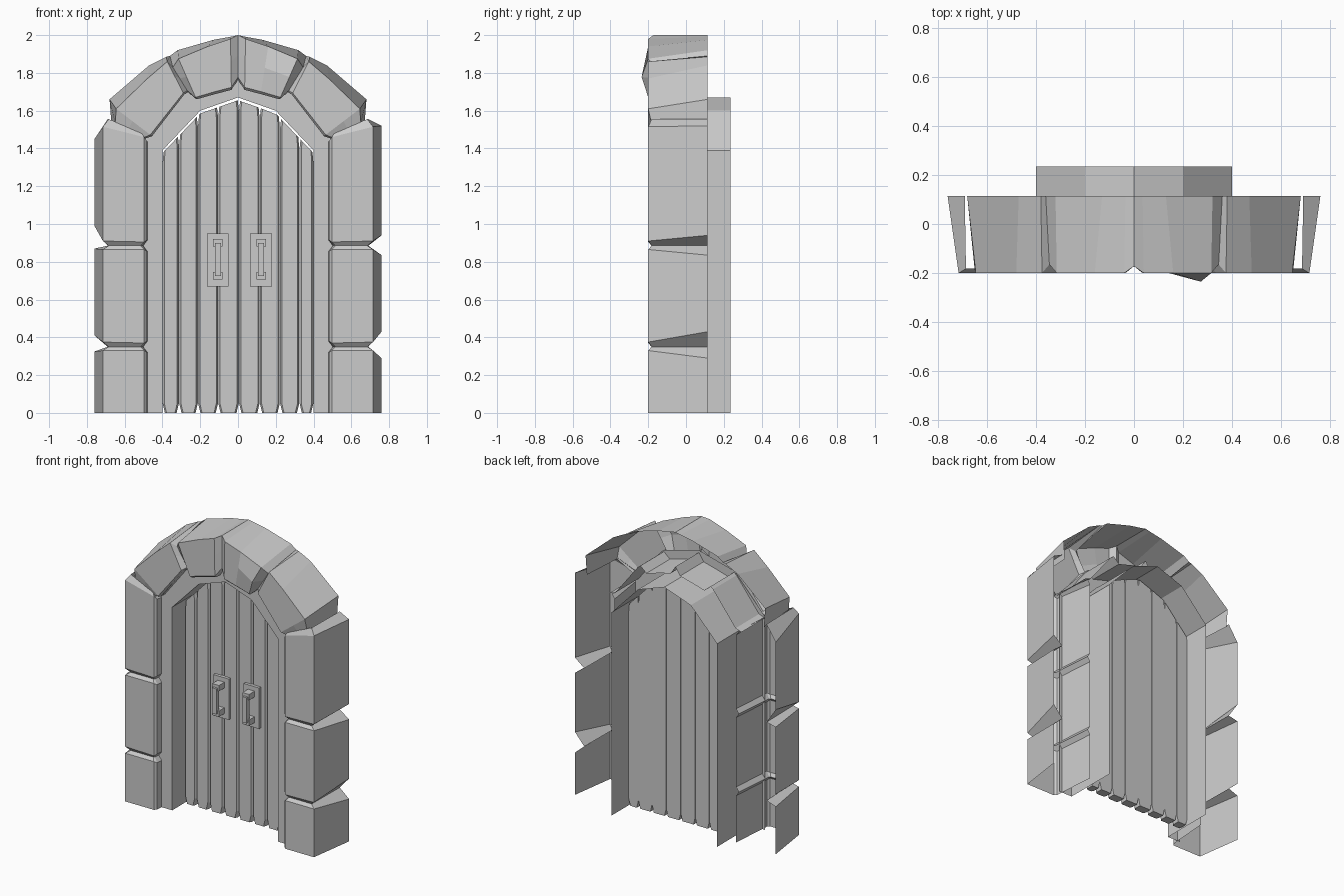
import bpy, bmesh

if "Cube" in bpy.data.objects:
    bpy.data.objects.remove(bpy.data.objects["Cube"])

YB = 0.115   # open back edge of the stones


def obj_from(bm, name):
    bmesh.ops.recalc_face_normals(bm, faces=bm.faces)
    me = bpy.data.meshes.new(name)
    bm.to_mesh(me)
    bm.free()
    ob = bpy.data.objects.new(name, me)
    bpy.context.collection.objects.link(ob)
    return ob


def loft(name, rings, sx=1, closed=False, caps=False):
    """Skin consecutive rings of points."""
    bm = bmesh.new()
    vs = [[bm.verts.new((x * sx, y, z)) for x, y, z in r] for r in rings]
    n = len(rings[0])
    for a, b in zip(vs, vs[1:]):
        for i in range(n if closed else n - 1):
            j = (i + 1) % n
            bm.faces.new((a[i], a[j], b[j], b[i]))
    if caps:
        bm.faces.new(vs[0])
        bm.faces.new(vs[-1])
    return obj_from(bm, name)


# stone pillars: cross-sections of a full block and of a joint groove
FULL = [(0.46, YB), (0.483, -0.185), (0.497, -0.2), (0.715, -0.2), (0.76, YB)]
GROOVE = [(0.48, YB), (0.505, -0.175), (0.515, -0.182), (0.685, -0.182), (0.69, YB)]


def section(sec, zs):
    return [(x, y, z) for (x, y), z in zip(sec, zs)]


def pillar(name, sx, joints, top):
    rings = [section(FULL, [0] * 5)]
    for g, lo, hi in joints:   # groove height, outer back corner below and above
        rings.append(section(FULL, [g - .03, g - .03, g - .02, g - .02, lo]))
        rings.append(section(GROOVE, [g] * 5))
        rings.append(section(FULL, [g + .03, g + .03, g + .02, g + .025, hi]))
    rings.append(section(FULL, [1.42, 1.44, 1.46, 1.515, top]))
    rings.append(section(GROOVE, [1.45, 1.46, 1.49, 1.555, 1.555]))
    loft(name, rings, sx)


pillar("right_pillar", 1, [(0.35, 0.29, 0.43), (0.885, 0.835, 0.94)], 1.52)
pillar("left_pillar", -1, [(0.35, 0.325, 0.41), (0.885, 0.87, 0.99)], 1.45)

# arch stones: inner edge, outer front edge, outer back edge (x, z) and front depth
ARCH = [
    ((.50, 1.45), (.65, 1.53), (.67, 1.53), -.182),
    ((.455, 1.465), (.645, 1.61), (.68, 1.66), -.2),
    ((.37, 1.575), (.48, 1.77), (.47, 1.84), -.2),
    ((.285, 1.685), (.375, 1.86), (.38, 1.885), -.2),
    ((.265, 1.70), (.345, 1.83), (.36, 1.89), -.165),
    ((.22, 1.66), (.315, 1.875), (.32, 1.92), -.2),
    ((.12, 1.688), (.16, 1.94), (.13, 1.975), -.2),
    ((.035, 1.71), (.04, 1.98), (.035, 1.992), -.2),
    ((0, 1.765), (0, 2.0), (0, 2.0), -.172),
]


def arch(name, sx, bulge):
    rings = []
    for k, (i, o, b, y) in enumerate(ARCH):
        m = [i[c] * .45 + o[c] * .55 for c in (0, 1)]
        f = [i[c] * .95 + o[c] * .05 for c in (0, 1)]
        rings.append([(i[0], YB, i[1]), (i[0], y + .015, i[1]), (f[0], y, f[1]),
                      (m[0], bulge if k == 5 else y, m[1]),
                      (o[0], y, o[1]), (b[0], YB, b[1])])
    loft(name, rings, sx)


arch("right_arch", 1, -.235)
arch("left_arch", -1, -.2)

# door frame: front strip and deep jamb running out at the back
INNER = [(.4, 0), (.4, 1.39), (.2, 1.6), (0, 1.67), (-.2, 1.6), (-.4, 1.39), (-.4, 0)]
OUTER = [(.5, 0), (.5, 1.46), (.27, 1.71), (0, 1.78), (-.27, 1.71), (-.5, 1.46), (-.5, 0)]
loft("door_frame", [[(x, -.14, z) for x, z in OUTER],
                    [(x, -.14, z) for x, z in INNER],
                    [(x, .235, z) for x, z in INNER]])


def top_z(x):
    x = abs(x)
    return 1.655 - .35 * x if x < .2 else 1.585 - 1.05 * (x - .2)


# planks: chamfered boards, pinched at the foot
SEAMS = [-.4, -.312, -.212, -.105, .005, .115, .222, .325, .4]


def plank_ring(a, b, z, pinch):
    a, b = a + pinch, b - pinch
    zs = z if callable(z) else (lambda x: z)
    pts = [(a, .05), (a, .005), (a + .009, -.01), (b - .009, -.01), (b, .005), (b, .05)]
    return [(x, y, zs(x)) for x, y in pts]


for n, (a, b) in enumerate(zip(SEAMS, SEAMS[1:])):
    loft("plank_%d" % (n + 1),
         [plank_ring(a, b, 0, .013), plank_ring(a, b, .05, .001),
          plank_ring(a, b, lambda x: top_z(x) - .05, .001),
          plank_ring(a, b, top_z, .006)], closed=True, caps=True)


def box(name, x, w, y0, y1, z0, z1):
    loft(name, [[(x - w, y0, z), (x + w, y0, z), (x + w, y1, z), (x - w, y1, z)]
                for z in (z0, z1)], closed=True, caps=True)


# handles: back plate, two posts and a grip
for side, x in (("left", -.107), ("right", .122)):
    box(side + "_handle_plate", x, .058, -.03, -.005, .67, .95)
    box(side + "_handle_lower_post", x, .025, -.09, -.03, .705, .745)
    box(side + "_handle_upper_post", x, .025, -.09, -.03, .88, .92)
    box(side + "_handle_grip", x, .016, -.105, -.075, .725, .9)
